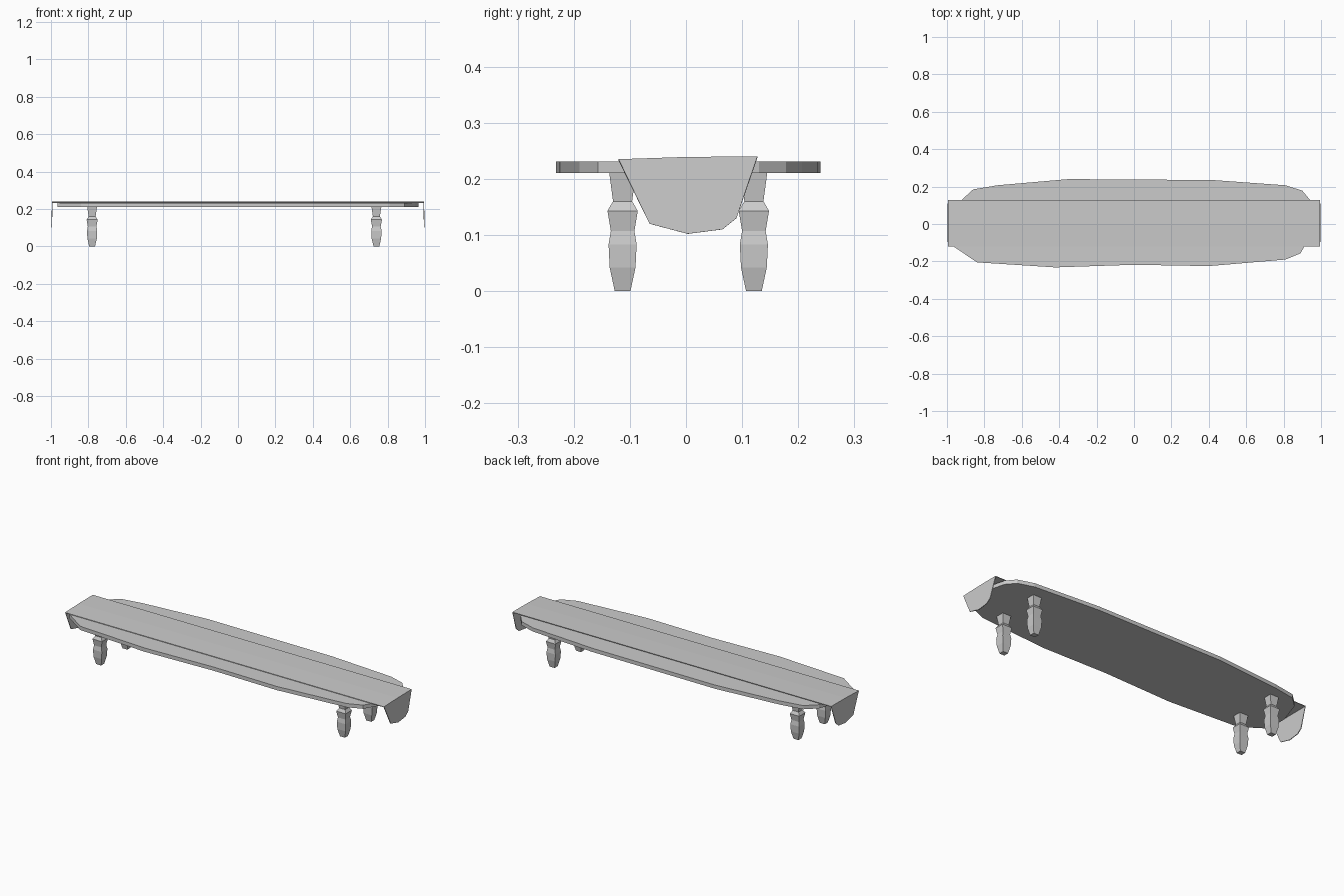
import bpy, bmesh

if "Cube" in bpy.data.objects:
    bpy.data.objects.remove(bpy.data.objects["Cube"])


def make_object(name, bm):
    bmesh.ops.recalc_face_normals(bm, faces=bm.faces[:])
    me = bpy.data.meshes.new(name)
    bm.to_mesh(me)
    bm.free()
    ob = bpy.data.objects.new(name, me)
    bpy.context.collection.objects.link(ob)
    return ob


# Table top: rough-hewn plank outline, extruded
outline = [(-0.965, -0.12), (-0.84, -0.205), (-0.42, -0.232), (0, -0.218),
           (0.40, -0.225), (0.81, -0.19), (0.89, -0.157), (0.945, -0.06),
           (0.965, 0.03), (0.94, 0.13), (0.90, 0.178), (0.81, 0.207),
           (0.42, 0.235), (-0.35, 0.24), (-0.73, 0.207), (-0.86, 0.185),
           (-0.92, 0.13), (-0.965, 0.0)]
bm = bmesh.new()
face = bm.faces.new([bm.verts.new((x, y, 0.21)) for x, y in outline])
ext = bmesh.ops.extrude_face_region(bm, geom=[face])
top = [g for g in ext["geom"] if isinstance(g, bmesh.types.BMVert)]
bmesh.ops.translate(bm, verts=top, vec=(0, 0, 0.021))
make_object("table_top", bm)

# Cloth runner: flat strip with a pointed flap hanging at each end
edge = [(-0.12, 0.235), (0, 0.239), (0.127, 0.24)]
flap = [(0.09, 0.13), (0.065, 0.11), (0.003, 0.102), (-0.065, 0.12)]
bm = bmesh.new()
rows = []
for s in (-1, 1):
    row = [bm.verts.new((s * 0.994, y, z)) for y, z in edge]
    tip = [bm.verts.new((s * 0.998, y, z)) for y, z in flap]
    bm.faces.new(row + tip)
    rows.append(row)
for i in range(2):
    bm.faces.new((rows[0][i], rows[1][i], rows[1][i + 1], rows[0][i + 1]))
runner = make_object("table_runner", bm)
# keep the visible side outward, thickness goes inward
if runner.data.polygons[2].normal.z < 0:
    runner.data.flip_normals()
solid = runner.modifiers.new("thickness", 'SOLIDIFY')
solid.thickness = 0.004
solid.offset = -1

# Legs: square turned-style profile as (half width, height)
profile = [(0.014, 0), (0.023, 0.042), (0.025, 0.083), (0.021, 0.107),
           (0.027, 0.143), (0.017, 0.16), (0.024, 0.212)]


def leg(name, cx, cy):
    bm = bmesh.new()
    rings = [[bm.verts.new((cx + sx * r * 1.1, cy + sy * r, z))
              for sx, sy in ((-1, -1), (1, -1), (1, 1), (-1, 1))]
             for r, z in profile]
    for a, b in zip(rings, rings[1:]):
        for i in range(4):
            j = (i + 1) % 4
            bm.faces.new((a[i], a[j], b[j], b[i]))
    bm.faces.new(rings[0])
    bm.faces.new(rings[-1])
    make_object(name, bm)


for side, x in (("left", -0.78), ("right", 0.74)):
    for end, y in (("front", -0.113), ("back", 0.121)):
        leg(f"{end}_{side}_leg", x, y)
